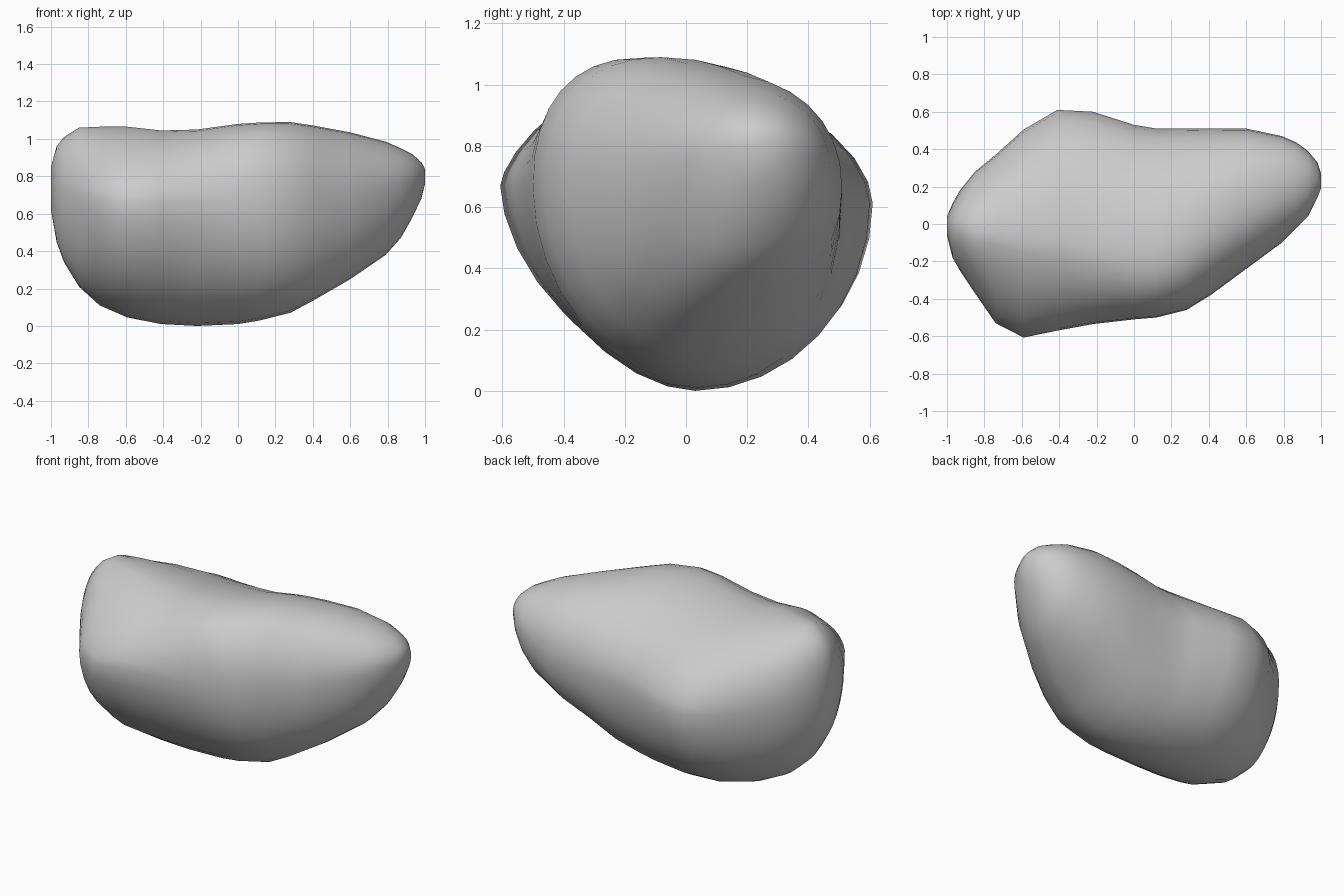
import bpy, bmesh
from math import sin, cos, pi

# Cross-sections along x: x, y front, y back, z bottom, z top, y of bottom, y of top
SECTIONS = [
    (-1.00, -0.06, 0.04, 0.62, 0.85, -0.01, -0.01),
    (-0.97, -0.18, 0.11, 0.45, 0.96, -0.02, -0.02),
    (-0.93, -0.25, 0.18, 0.34, 1.01, -0.02, -0.02),
    (-0.85, -0.37, 0.28, 0.21, 1.06, -0.01, -0.04),
    (-0.74, -0.53, 0.37, 0.11, 1.065, 0.00, -0.06),
    (-0.59, -0.607, 0.505, 0.045, 1.065, 0.02, -0.10),
    (-0.41, -0.57, 0.61, 0.01, 1.045, 0.03, -0.10),
    (-0.22, -0.535, 0.60, 0.00, 1.05, 0.03, -0.12),
    (0.00, -0.51, 0.53, 0.01, 1.08, 0.03, -0.14),
    (0.12, -0.50, 0.51, 0.03, 1.088, 0.02, -0.14),
    (0.28, -0.46, 0.51, 0.07, 1.09, 0.01, -0.08),
    (0.41, -0.38, 0.51, 0.14, 1.07, 0.00, 0.00),
    (0.60, -0.24, 0.51, 0.25, 1.035, 0.04, 0.10),
    (0.79, -0.10, 0.47, 0.38, 0.985, 0.14, 0.18),
    (0.87, -0.02, 0.435, 0.47, 0.95, 0.18, 0.20),
    (0.93, 0.04, 0.39, 0.575, 0.92, 0.21, 0.22),
    (0.98, 0.14, 0.33, 0.68, 0.875, 0.23, 0.23),
    (1.00, 0.19, 0.27, 0.76, 0.84, 0.23, 0.23),
]
# Along x: z of the front and back bulge, then roundness of the four quadrants
# (back-top, front-top, front-bottom, back-bottom)
BULGE = [
    (-1.0, 0.72, 0.72, 1.9, 1.9, 1.9, 1.9),
    (-0.7, 0.67, 0.62, 1.9, 1.4, 1.7, 2.0),
    (-0.3, 0.67, 0.61, 1.75, 1.75, 1.75, 1.95),
    (0.1, 0.66, 0.62, 1.85, 2.4, 1.9, 2.15),
    (0.6, 0.68, 0.66, 2.2, 2.1, 2.1, 2.1),
    (1.0, 0.80, 0.80, 2.0, 2.0, 2.0, 2.0),
]
N = 32


def bulge_at(x):
    for a, b in zip(BULGE, BULGE[1:]):
        if x <= b[0]:
            t = (x - a[0]) / (b[0] - a[0])
            return [p + (q - p) * t for p, q in zip(a[1:], b[1:])]


def ring(bm, section):
    x, front, back, bottom, top, yb, yt = section
    zf, zb, *power = bulge_at(x)
    verts = []
    for i in range(N):
        a = 2 * pi * i / N
        quad = i * 4 // N
        c = abs(cos(a)) ** (2 / power[quad])
        s = abs(sin(a)) ** (2 / power[quad])
        y_pole, z_pole = (yt, top) if quad < 2 else (yb, bottom)
        y_side, z_side = (back, zb) if quad in (0, 3) else (front, zf)
        verts.append(bm.verts.new((x, y_pole + (y_side - y_pole) * c,
                                   z_side + (z_pole - z_side) * s)))
    return verts


# Boulder: loft the sections and close the two blunt ends
bm = bmesh.new()
rings = [ring(bm, s) for s in SECTIONS]
for r0, r1 in zip(rings, rings[1:]):
    for i in range(N):
        j = (i + 1) % N
        bm.faces.new((r0[i], r0[j], r1[j], r1[i]))
for r in (rings[0], rings[-1]):
    cap = bm.faces.new(r)
    bmesh.ops.poke(bm, faces=[cap])
bmesh.ops.recalc_face_normals(bm, faces=bm.faces)
for f in bm.faces:
    f.smooth = True
mesh = bpy.data.meshes.new("boulder")
bm.to_mesh(mesh)
bm.free()
boulder = bpy.data.objects.new("boulder", mesh)
bpy.context.collection.objects.link(boulder)
